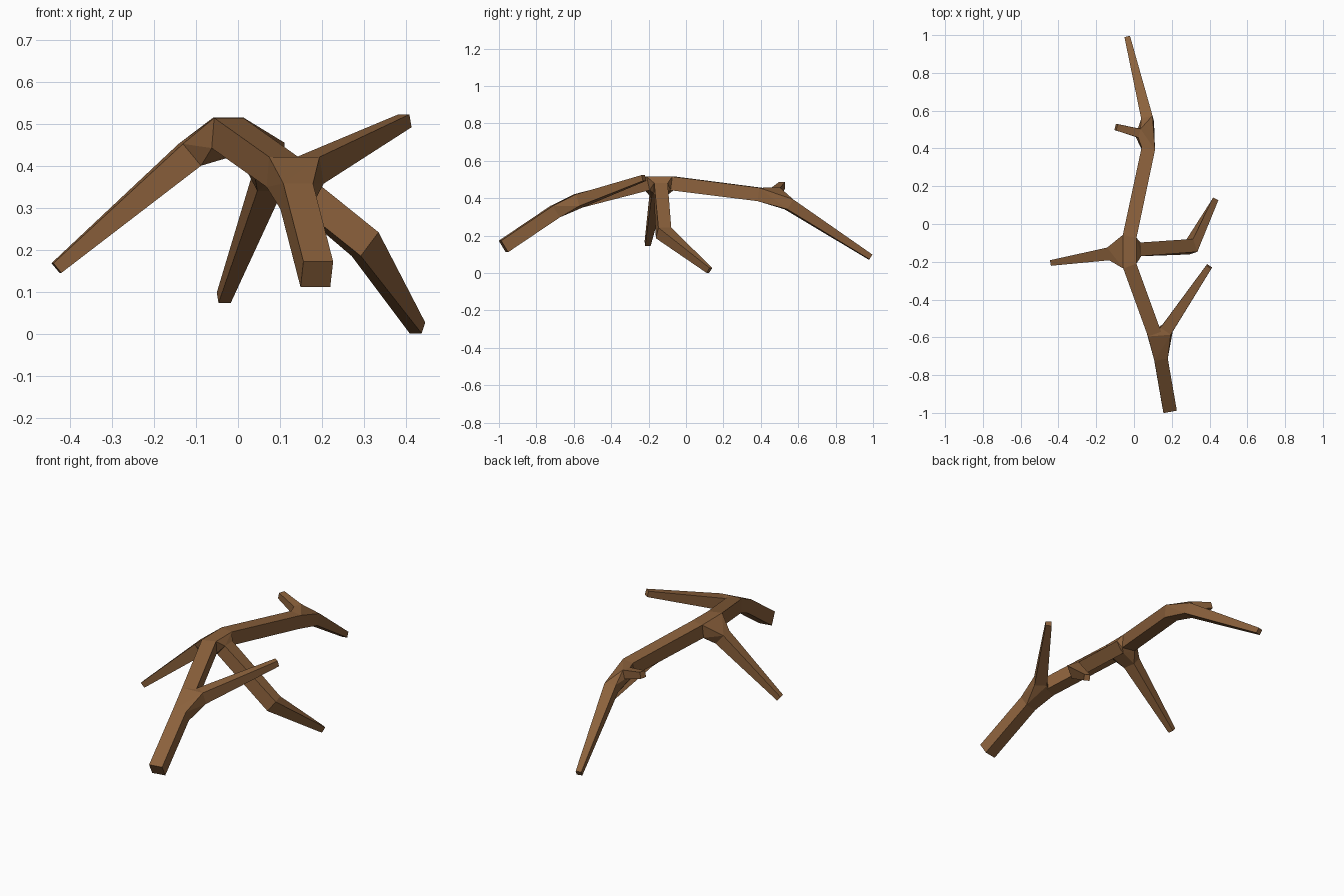
import bpy, bmesh
from mathutils import Vector

if "Cube" in bpy.data.objects:
    bpy.data.objects.remove(bpy.data.objects["Cube"])

bm = bmesh.new()

def ring(center, direction, half):
    """Square section across the given direction, one side kept level."""
    d = Vector(direction).normalized()
    u = d.cross(Vector((0, 0, 1))).normalized()
    v = u.cross(d)
    c = Vector(center)
    return [bm.verts.new(c + half * (a * u + b * v))
            for a, b in ((-1, -1), (1, -1), (1, 1), (-1, 1))]

def limb(*rings, cap_start=False, cap_end=False):
    """Four-sided tube through the rings."""
    for r, s in zip(rings, rings[1:]):
        for i in range(4):
            j = (i + 1) % 4
            bm.faces.new((r[i], r[j], s[j], s[i]))
    if cap_start:
        bm.faces.new(rings[0][::-1])
    if cap_end:
        bm.faces.new(rings[-1])

def fork(*rings):
    """Hull joining several limb ends, left open where limbs attach."""
    res = bmesh.ops.convex_hull(bm, input=[v for r in rings for v in r],
                                use_existing_faces=False)
    faces = [g for g in res["geom"] if isinstance(g, bmesh.types.BMFace)]
    inner = [f for f in faces if any(all(v in r for v in f.verts) for r in rings)]
    bmesh.ops.delete(bm, geom=inner, context='FACES_ONLY')

# main stem, front to back
stem_dir = (-0.05, 0.27, 0.17)
butt = ring((0.188, -0.976, 0.142), stem_dir, 0.036)
a_in = ring((0.14, -0.70, 0.328), stem_dir, 0.036)
a_out = ring((0.106, -0.575, 0.386), (-0.13, 0.355, 0.09), 0.037)
b_in = ring((-0.025, -0.215, 0.479), (-0.13, 0.355, 0.09), 0.037)
b_out = ring((-0.024, -0.07, 0.479), (0.1, 0.465, -0.06), 0.037)
c_in = ring((0.075, 0.395, 0.42), (0.1, 0.465, -0.06), 0.036)
c_out = ring((0.072, 0.55, 0.367), (-0.11, 0.43, -0.28), 0.031)
end = ring((-0.034, 0.985, 0.086), (-0.11, 0.43, -0.28), 0.015)
limb(butt, a_in, cap_start=True)
limb(a_out, b_in)
limb(b_out, c_in)
limb(c_out, end, cap_end=True)

# side twig rising to the right
rise = (0.226, 0.335, 0.118)
twig_a = ring((0.172, -0.56, 0.39), rise, 0.033)
limb(twig_a, ring((0.398, -0.225, 0.508), rise, 0.016), cap_end=True)

# left drooping twig
droop = (-0.318, -0.05, -0.27)
twig_b = ring((-0.115, -0.155, 0.427), droop, 0.034)
limb(twig_b, ring((-0.433, -0.205, 0.157), droop, 0.015), cap_end=True)

# right bent branch
bent = ring((0.014, -0.135, 0.453), (0.29, 0.015, -0.238), 0.036)
limb(bent,
     ring((0.303, -0.12, 0.214), (0.75, 0.24, -0.62), 0.036),
     ring((0.428, 0.125, 0.014), (0.127, 0.245, -0.2), 0.016), cap_end=True)

# short stub near the back
stub_dir = (-0.115, 0.03, 0.035)
stub = ring((0.022, 0.482, 0.433), stub_dir, 0.024)
limb(stub, ring((-0.095, 0.513, 0.469), stub_dir, 0.017), cap_end=True)

# forks
fork(a_in, a_out, twig_a)
fork(b_in, b_out, twig_b, bent)
fork(c_in, c_out, stub)

bmesh.ops.recalc_face_normals(bm, faces=bm.faces)
mesh = bpy.data.meshes.new("branch")
bm.to_mesh(mesh)
bm.free()
branch = bpy.data.objects.new("branch", mesh)
bpy.context.collection.objects.link(branch)

bark = bpy.data.materials.new("bark")
bark.diffuse_color = (0.26, 0.12, 0.045, 1)
bark.use_nodes = True
bark.node_tree.nodes["Principled BSDF"].inputs["Base Color"].default_value = bark.diffuse_color
mesh.materials.append(bark)
